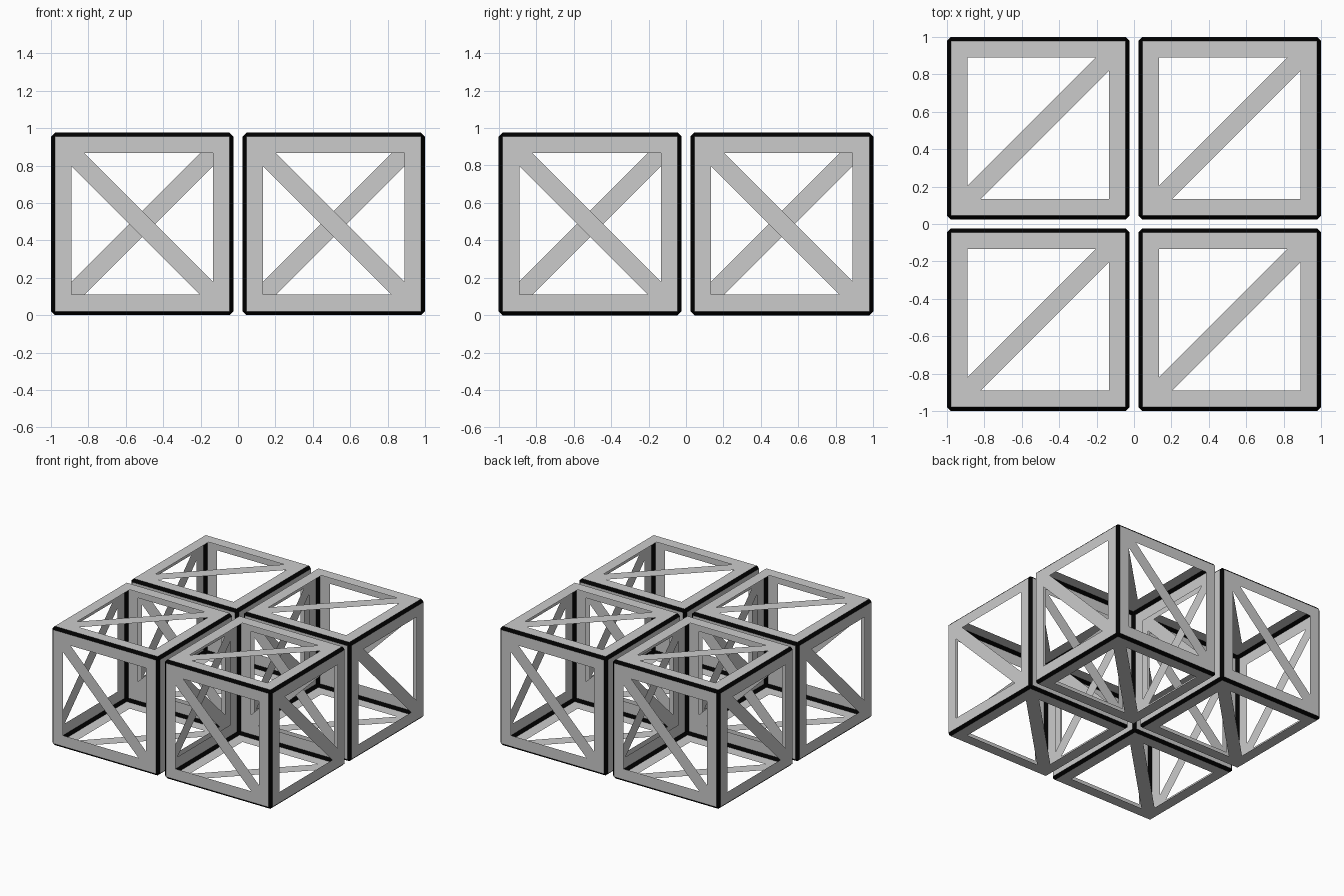
import bpy, bmesh
from mathutils import Vector

if "Cube" in bpy.data.objects:
    bpy.data.objects.remove(bpy.data.objects["Cube"])

SIZE = 0.976      # outer size of one crate
CHAMFER = 0.021   # dark edge trim
FRAME = 0.11      # frame width, including the chamfer
BRACE = 0.07      # brace offset from the inner corner
CENTRE = 0.512    # crate centre offset in x and y


def material(name, value):
    m = bpy.data.materials.new(name)
    m.diffuse_color = (value, value, value, 1)
    m.use_nodes = True
    m.node_tree.nodes["Principled BSDF"].inputs["Base Color"].default_value = m.diffuse_color
    return m


grey = material("light grey panel", 0.6)
black = material("black edge", 0.0)


def finish(bm, name, mat):
    me = bpy.data.meshes.new(name)
    bm.to_mesh(me)
    bm.free()
    me.materials.append(mat)
    return me


# Six flat open panels: square frame plus a diagonal brace
def panels():
    bm = bmesh.new()
    h = SIZE / 2
    a, b, d = h - CHAMFER, h - FRAME, BRACE
    outer = [(-a, -a), (a, -a), (a, a), (-a, a)]
    inner = [(-b, -b), (b, -b), (b, b), (-b, b)]
    polys = [[outer[i], outer[(i + 1) % 4], inner[(i + 1) % 4], inner[i]] for i in range(4)]
    polys.append([(-b, b), (-b, b - d), (b - d, -b), (b, -b), (b, d - b), (d - b, b)])
    x, y, z = Vector((1, 0, 0)), Vector((0, 1, 0)), Vector((0, 0, 1))
    for u, v in [(x, z), (y, z), (-x, z), (-y, z), (y, -x), (x, -y)]:
        n = u.cross(v)
        for poly in polys:
            bm.faces.new([bm.verts.new(n * h + u * p + v * q) for p, q in poly])
    bmesh.ops.remove_doubles(bm, verts=bm.verts, dist=0.0005)
    return finish(bm, "crate_panels", grey)


# Chamfered edges of the cube, with the flat sides removed
def edge_trim():
    bm = bmesh.new()
    bmesh.ops.create_cube(bm, size=SIZE)
    bmesh.ops.bevel(bm, geom=bm.edges[:], offset=CHAMFER, offset_type='OFFSET',
                    segments=1, profile=0.5, affect='EDGES')
    bm.normal_update()
    flat = [f for f in bm.faces if max(abs(c) for c in f.normal) > 0.9]
    bmesh.ops.delete(bm, geom=flat, context='FACES')
    return finish(bm, "crate_edge_trim", black)


# Two by two block of crates
meshes = [panels(), edge_trim()]
for sx in (-1, 1):
    for sy in (-1, 1):
        for me in meshes:
            ob = bpy.data.objects.new(me.name, me)
            ob.location = (sx * CENTRE, sy * CENTRE, SIZE / 2)
            bpy.context.collection.objects.link(ob)
